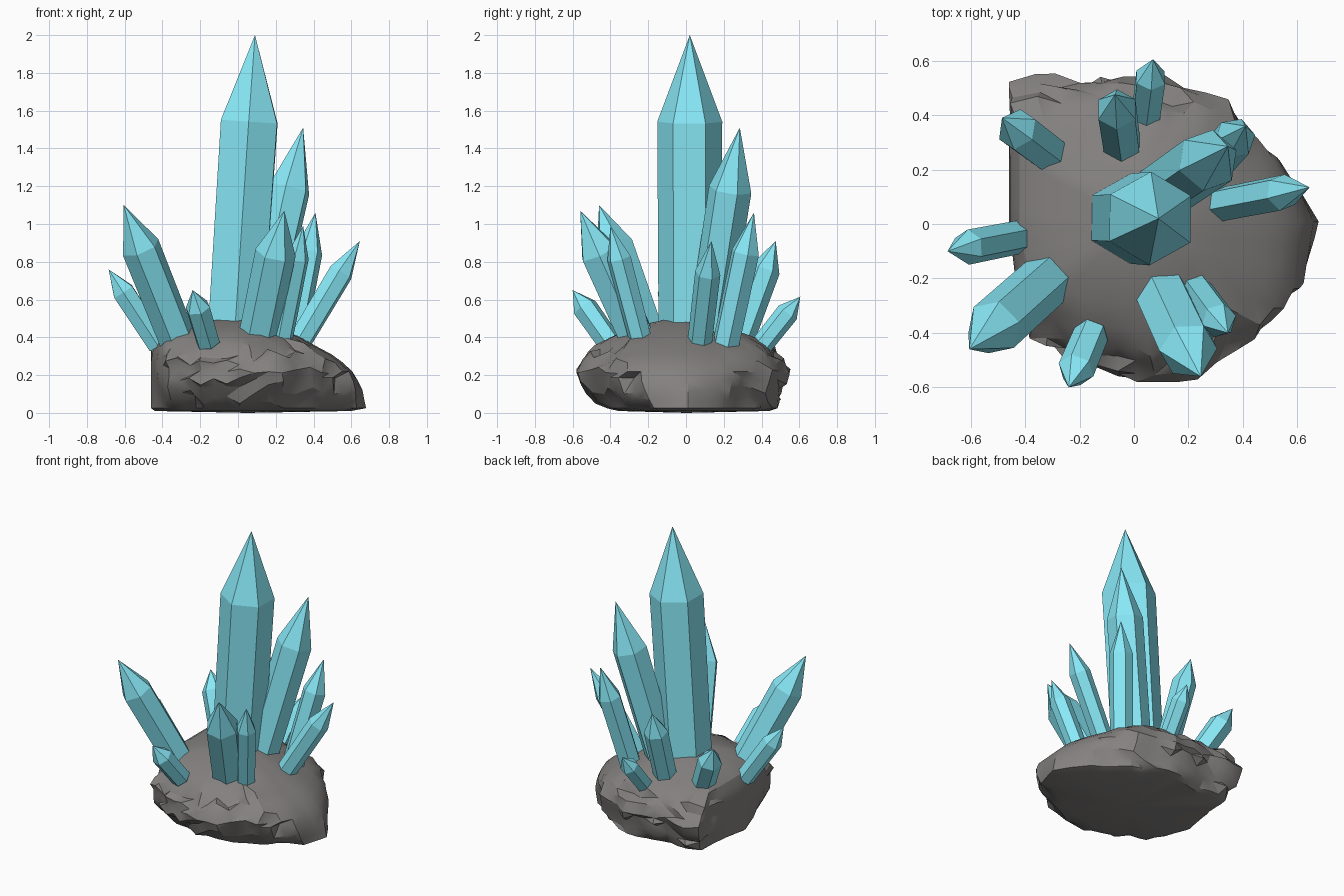
import bpy, bmesh, math, random
from mathutils import Vector, noise

if "Cube" in bpy.data.objects:
    bpy.data.objects.remove(bpy.data.objects["Cube"])

random.seed(4)


def make_object(name, bm, colour):
    bmesh.ops.recalc_face_normals(bm, faces=bm.faces)
    mesh = bpy.data.meshes.new(name)
    bm.to_mesh(mesh)
    bm.free()
    obj = bpy.data.objects.new(name, mesh)
    bpy.context.collection.objects.link(obj)
    mesh.materials.append(colour)
    return obj


def material(name, rgb):
    mat = bpy.data.materials.new(name)
    mat.diffuse_color = (*rgb, 1)
    mat.use_nodes = True
    mat.node_tree.nodes["Principled BSDF"].inputs["Base Color"].default_value = mat.diffuse_color
    return mat


def bridge(bm, a, b):
    n = len(a)
    for i in range(n):
        bm.faces.new((a[i], a[(i + 1) % n], b[(i + 1) % n], b[i]))


def cap(bm, ring, point):
    v = bm.verts.new(point)
    n = len(ring)
    for i in range(n):
        bm.faces.new((ring[i], ring[(i + 1) % n], v))


crystal_mat = material("crystal_blue", (0.25, 0.82, 0.94))
rock_mat = material("rock_grey", (0.23, 0.22, 0.215))


# Crystal: six-sided leaning prism with a pointed end
def crystal(name, base, tip, radius, phase, shoulder=0.7):
    base, tip = Vector(base), Vector(tip)
    axis = tip - base
    turn = Vector((0, 0, 1)).rotation_difference(axis)
    bm = bmesh.new()
    rings = []
    for t, r in ((-0.03, radius * 0.96), (shoulder, radius)):
        ring = []
        for k in range(6):
            a = math.radians(phase + 60 * k)
            p = turn @ Vector((r * math.cos(a), r * math.sin(a), 0))
            ring.append(bm.verts.new(base + axis * t + p))
        rings.append(ring)
    bridge(bm, *rings)
    bm.faces.new(rings[0][::-1])
    cap(bm, rings[1], tip)
    make_object(name, bm, crystal_mat)


crystal("main_crystal", (-0.015, 0.02, 0.42), (0.09, 0.02, 2.0), 0.172, 29, 0.71)
crystal("tall_back_crystal", (0.10, 0.115, 0.42), (0.345, 0.285, 1.51), 0.115, 20)
crystal("back_right_crystal", (0.28, 0.21, 0.36), (0.41, 0.36, 1.06), 0.077, 10)
crystal("right_crystal", (0.31, 0.07, 0.35), (0.645, 0.135, 0.91), 0.068, 20)
crystal("front_crystal", (0.11, -0.27, 0.42), (0.245, -0.56, 1.07), 0.108, 0, 0.66)
crystal("front_right_crystal", (0.235, -0.25, 0.42), (0.345, -0.40, 0.99), 0.065, 15)
crystal("left_crystal", (-0.325, -0.21, 0.40), (-0.605, -0.46, 1.10), 0.105, 15, 0.68)
crystal("small_left_crystal", (-0.43, -0.05, 0.37), (-0.685, -0.10, 0.76), 0.065, 30)
crystal("small_front_crystal", (-0.16, -0.41, 0.38), (-0.24, -0.60, 0.65), 0.068, 40, 0.66)
crystal("back_left_crystal", (-0.32, 0.265, 0.41), (-0.485, 0.39, 0.74), 0.078, 25, 0.66)
crystal("back_crystal", (-0.045, 0.295, 0.41), (-0.07, 0.475, 0.91), 0.078, 30)
crystal("small_back_crystal", (0.045, 0.41, 0.37), (0.07, 0.605, 0.615), 0.06, 30, 0.66)

# Rock: widest outline seen from above
outline = [(-0.46, 0.52), (-0.36, 0.55), (-0.2, 0.53), (0.12, 0.54), (0.3, 0.49),
           (0.38, 0.45), (0.57, 0.25), (0.64, 0.12), (0.68, 0.01), (0.66, -0.24),
           (0.55, -0.37), (0.43, -0.47), (0.34, -0.51), (0.26, -0.57), (0.01, -0.58),
           (-0.2, -0.52), (-0.38, -0.43), (-0.43, -0.25), (-0.46, 0.0)]
points = []
for i, a in enumerate(outline):
    a, b = Vector(a), Vector(outline[(i + 1) % len(outline)])
    steps = max(1, round((b - a).length / 0.08))
    points += [a.lerp(b, k / steps) for k in range(steps)]

# Rock levels: height, then extent left, right, front, back
levels = [(0.01, .44, .60, .36, .46), (0.025, .46, .68, .43, .51), (0.07, .46, .67, .49, .52),
          (0.12, .46, .66, .54, .53), (0.17, .46, .635, .575, .545), (0.22, .46, .605, .575, .545),
          (0.27, .46, .55, .56, .53), (0.31, .455, .495, .525, .50), (0.35, .445, .42, .475, .46),
          (0.40, .42, .33, .40, .37), (0.44, .36, .24, .31, .26), (0.475, .24, .15, .2, .17),
          (0.495, .11, .08, .1, .09)]
bm = bmesh.new()
rings = []
for z, left, right, front, back in levels:
    ring = []
    for p in points:
        x = p.x * (right / .68 if p.x > 0 else left / .46)
        y = p.y * (back / .55 if p.y > 0 else front / .58)
        # underside corners are rounded off towards the ground
        corner = abs(math.sin(2 * math.atan2(y, x)))
        s = 1 - 0.11 * corner * max(0, 1 - z / 0.2)
        h = z
        # chipped, slanting ledges on the front and back only
        if abs(p.y) > 0.26 and 0.02 < z < 0.38:
            chip = noise.noise(Vector((x * 4 + 3, y * 4, z * 14 + x * 2)))
            s += 0.06 * chip + random.uniform(-0.045, 0.02)
            if z > 0.05:
                h += random.uniform(-0.022, 0.022)
        x, y = max(x * s, -0.46), max(y * s, -0.58)
        ring.append(bm.verts.new((x, y, h)))
    if rings:
        bridge(bm, rings[-1], ring)
    rings.append(ring)
cap(bm, rings[0], (0.05, 0, 0))
cap(bm, rings[-1], (-0.02, 0, 0.505))
bmesh.ops.triangulate(bm, faces=[f for f in bm.faces if len(f.verts) == 4])
rock = make_object("rock_base", bm, rock_mat)
bpy.context.view_layer.objects.active = rock
rock.select_set(True)
bpy.ops.object.shade_smooth_by_angle(angle=math.radians(28))
